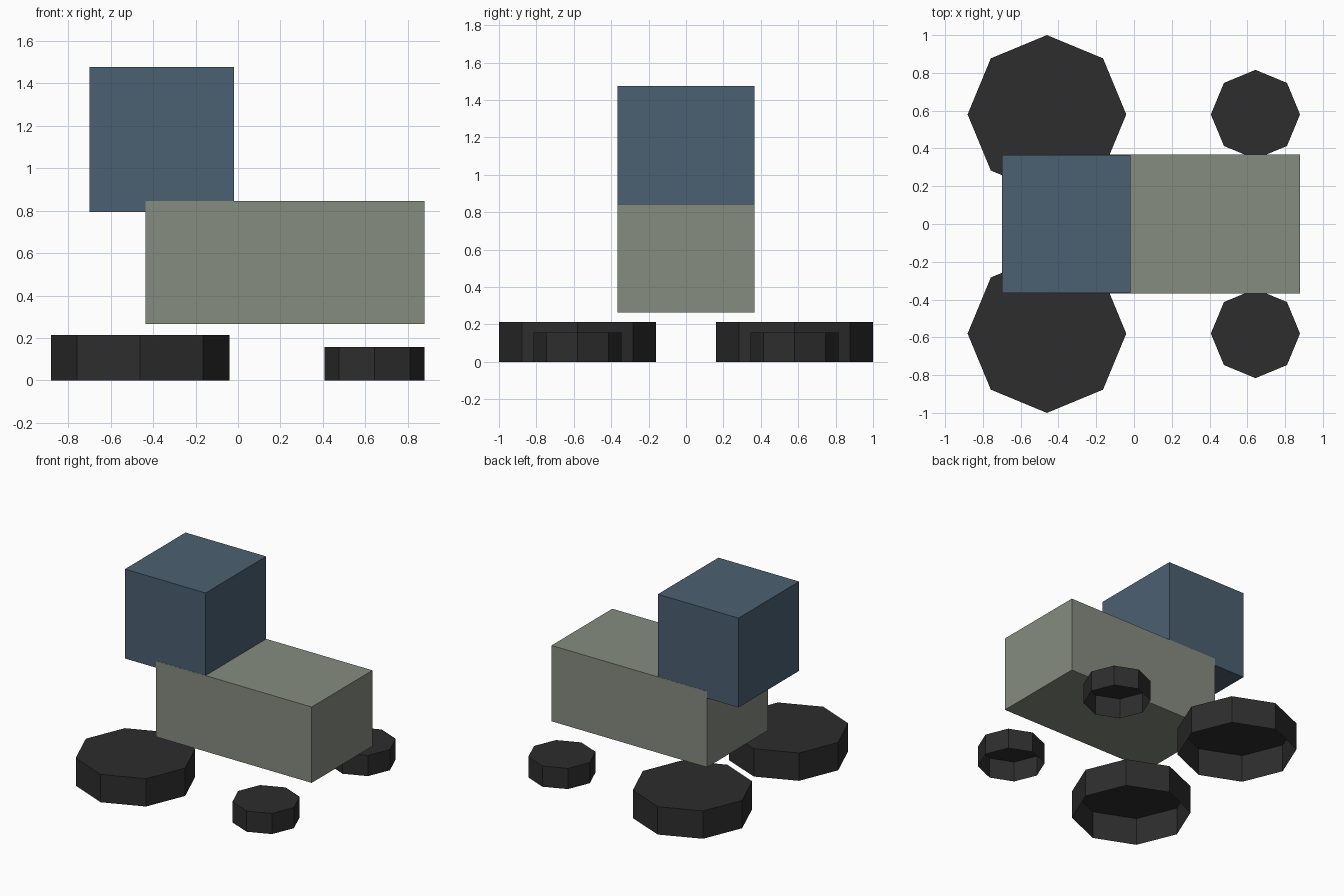
import bpy
import bmesh

if "Cube" in bpy.data.objects:
    bpy.data.objects.remove(bpy.data.objects["Cube"])


def material(name, rgb):
    # sRGB bytes to linear diffuse colour
    mat = bpy.data.materials.new(name)
    lin = [((c / 255 + 0.055) / 1.055) ** 2.4 for c in rgb]
    mat.diffuse_color = (*lin, 1)
    mat.use_nodes = True
    mat.node_tree.nodes["Principled BSDF"].inputs["Base Color"].default_value = mat.diffuse_color
    return mat


def finish(name, bm, mat):
    mesh = bpy.data.meshes.new(name)
    bm.to_mesh(mesh)
    bm.free()
    mesh.materials.append(mat)
    obj = bpy.data.objects.new(name, mesh)
    bpy.context.collection.objects.link(obj)
    return obj


def box(name, lo, hi, mat):
    bm = bmesh.new()
    bmesh.ops.create_cube(bm, size=1)
    for v in bm.verts:
        v.co = [(a + b) / 2 + c * (b - a) for a, b, c in zip(lo, hi, v.co)]
    return finish(name, bm, mat)


def wheel(name, x, y, radius, height, mat):
    # Eight-sided drum lying flat, open underneath
    bm = bmesh.new()
    bmesh.ops.create_cone(bm, cap_ends=True, segments=8,
                          radius1=radius, radius2=radius, depth=height)
    bm.normal_update()
    bottom = [f for f in bm.faces if f.normal.z < -0.9]
    bmesh.ops.delete(bm, geom=bottom, context='FACES_ONLY')
    obj = finish(name, bm, mat)
    obj.location = (x, y, height / 2)
    return obj


grey = material("grey_green", (134, 140, 128))
blue = material("slate_blue", (75, 96, 113))
black = material("tyre_black", (45, 45, 45))

# Body and cab
box("body", (-0.435, -0.367, 0.265), (0.88, 0.367, 0.845), grey)
box("cab", (-0.70, -0.366, 0.793), (-0.018, 0.366, 1.476), blue)

# Large wheels under the cab end, small wheels at the other end
for side, y in (("front", -0.58), ("back", 0.58)):
    wheel("large_wheel_" + side, -0.461, y, 0.42, 0.213, black)
    wheel("small_wheel_" + side, 0.643, y, 0.236, 0.158, black)
